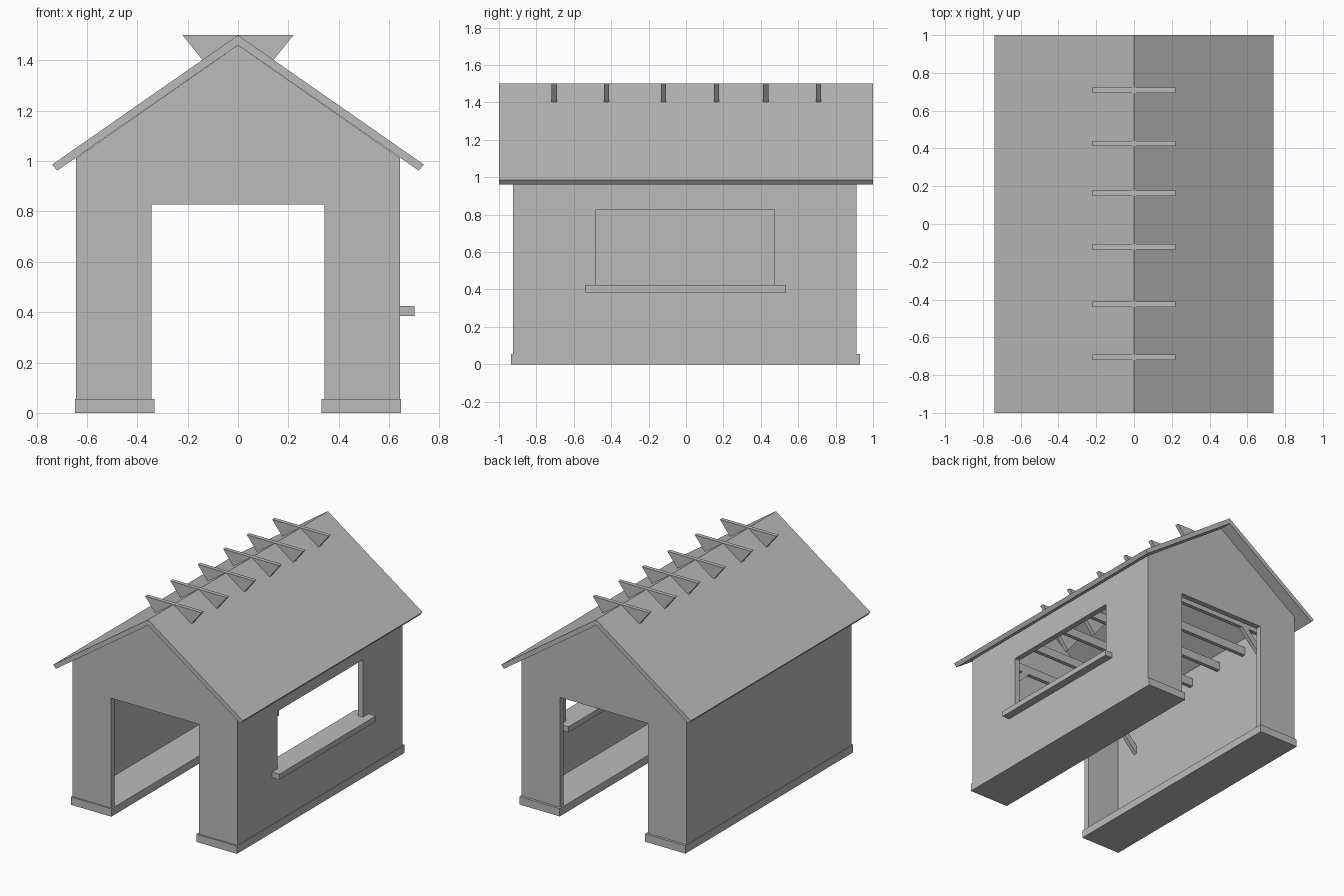
import bpy

cube = bpy.data.objects.get("Cube")
if cube:
    bpy.data.objects.remove(cube, do_unlink=True)

# One plain grey for the whole model
grey = bpy.data.materials.new("plain grey")
grey.use_nodes = True
colour = (0.5, 0.5, 0.5, 1)
grey.diffuse_color = colour
grey.node_tree.nodes["Principled BSDF"].inputs["Base Color"].default_value = colour


def prism(name, profile, y0, y1):
    """Extrude an (x, z) profile from y0 to y1."""
    n = len(profile)
    verts = [(x, y, z) for y in (y0, y1) for x, z in profile]
    faces = [list(range(n)), list(range(2 * n - 1, n - 1, -1))]
    faces += [[i, i + n, (i + 1) % n + n, (i + 1) % n] for i in range(n)]
    area = sum(profile[i - 1][0] * profile[i][1] - profile[i][0] * profile[i - 1][1]
               for i in range(n))
    if area < 0:
        faces = [f[::-1] for f in faces]
    mesh = bpy.data.meshes.new(name)
    mesh.from_pydata(verts, [], faces)
    mesh.materials.append(grey)
    obj = bpy.data.objects.new(name, mesh)
    bpy.context.collection.objects.link(obj)
    return obj


def box(name, x0, x1, y0, y1, z0, z1):
    return prism(name, [(x0, z0), (x1, z0), (x1, z1), (x0, z1)], y0, y1)


def mirrored(half):
    """Close a right-hand half profile across x = 0."""
    return half + [(-x, z) for x, z in reversed(half) if x != 0]


SLOPE, WALL, THICK = 0.697, 0.643, 0.04
FRONT, BACK = -0.925, 0.912
BASE_TOP = 0.055


def under_roof(x):
    return 1.46 - SLOPE * abs(x)


# Roof: two slabs meeting at the ridge, eaves cut square to the slope
prism("roof", mirrored([(0, 1.5), (0.738, 0.986), (0.718, 0.962)]) [:3]
      + [(0, 1.46), (-0.718, 0.962), (-0.738, 0.986)], -1, 1)

# Gable walls with a wide doorway
gable = mirrored([(0, 1.46), (WALL, under_roof(WALL)), (WALL, BASE_TOP),
                  (0.343, BASE_TOP), (0.343, 0.828)])
prism("front_gable", gable, FRONT, FRONT + THICK)
prism("back_gable", gable, BACK - THICK, BACK)

# Long walls and plinths
walls = {}
for side, s in (("left", 1), ("right", -1)):
    inner = WALL - THICK
    walls[side] = prism(side + "_wall", [
        (s * WALL, BASE_TOP), (s * WALL, under_roof(WALL)),
        (s * inner, under_roof(inner)), (s * inner, BASE_TOP)],
        FRONT + THICK, BACK - THICK)
    x0, x1 = sorted((s * 0.332, s * 0.647))
    box(side + "_plinth", x0, x1, -0.935, 0.93, 0, BASE_TOP)

# Serving window in the left wall
cutter = box("window_cutter", 0.5, 0.8, -0.48, 0.472, 0.4, 0.828)
cutter.hide_render = True
cutter.hide_viewport = True
cut = walls["left"].modifiers.new("window", 'BOOLEAN')
cut.operation = 'DIFFERENCE'
cut.solver = 'EXACT'
cut.object = cutter
box("window_sill", 0.54, 0.7, -0.54, 0.535, 0.385, 0.424)

# Roof trusses: ridge gussets poking through the roof, and tie beams inside
for i, y in enumerate((-0.705, -0.425, -0.12, 0.163, 0.426, 0.708), 1):
    prism(f"ridge_gusset_{i}", [(-0.22, 1.5), (0, 1.225), (0.22, 1.5)],
          y - 0.014, y + 0.014)
    box(f"tie_beam_{i}", -0.61, 0.61, y - 0.014, y + 0.014, 0.91, 0.97)
    # Knee braces on the end trusses only
    if abs(y) > 0.6:
        for side, s in (("left", 1), ("right", -1)):
            prism(f"{side}_knee_brace_{i}", [
                (s * 0.61, 0.64), (s * 0.61, 0.7),
                (s * 0.36, 0.95), (s * 0.34, 0.91)], y - 0.014, y + 0.014)
